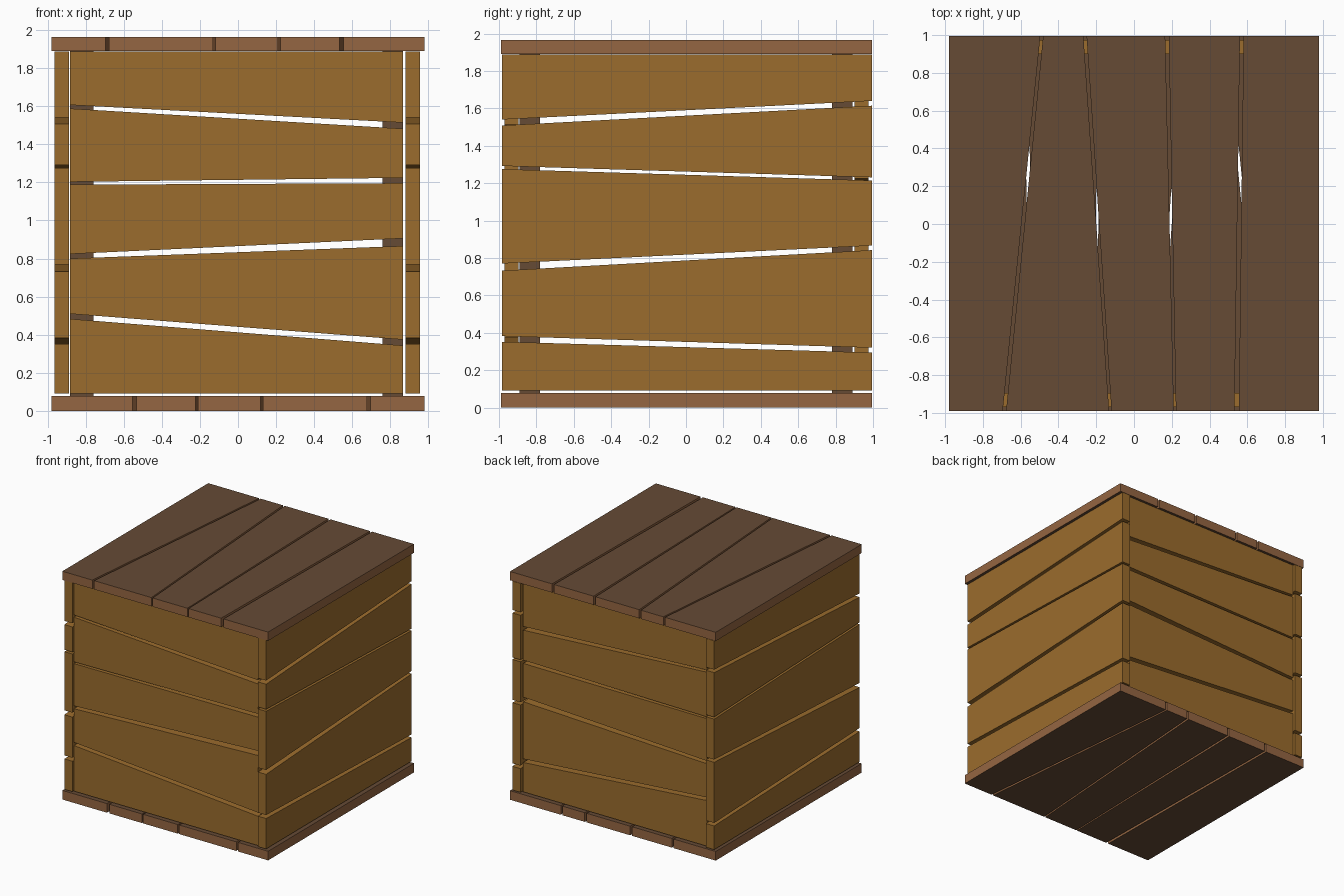
import bpy, bmesh
from mathutils import Vector

if "Cube" in bpy.data.objects:
    bpy.data.objects.remove(bpy.data.objects["Cube"])


def material(name, rgb):
    m = bpy.data.materials.new(name)
    m.diffuse_color = (*rgb, 1)
    m.use_nodes = True
    m.node_tree.nodes["Principled BSDF"].inputs["Base Color"].default_value = m.diffuse_color
    return m


OCHRE = material("ochre wood", (0.328, 0.150, 0.026))
DARK = material("dark brown wood", (0.133, 0.070, 0.036))
EDGE = material("plank edge brown", (0.301, 0.133, 0.054))


def plank(name, quad, place, depth, mats):
    """Extrude a 2D quad between two depths; place(u, v, d) maps it to xyz."""
    bm = bmesh.new()
    rings = [[bm.verts.new(Vector(place(u, v, d))) for u, v in quad] for d in depth]
    caps = [bm.faces.new(r) for r in rings]
    for i in range(4):
        j = (i + 1) % 4
        f = bm.faces.new((rings[0][i], rings[0][j], rings[1][j], rings[1][i]))
        f.material_index = len(mats) - 1      # cut sides use the last material
    for f in caps:
        f.material_index = 0                  # broad faces use the first
    bmesh.ops.recalc_face_normals(bm, faces=bm.faces)
    me = bpy.data.meshes.new(name)
    bm.to_mesh(me)
    bm.free()
    for m in mats:
        me.materials.append(m)
    bpy.context.collection.objects.link(bpy.data.objects.new(name, me))


def wall(name, lo, hi, cuts, place, depth, mats, bottom, top):
    """Row of planks split by slanted gaps: (lower at lo, lower at hi, upper at lo, upper at hi)."""
    edges = [(bottom, bottom)]
    for a, b, c, d in cuts:
        edges += [(a, b), (c, d)]
    edges.append((top, top))
    for i in range(0, len(edges), 2):
        (a, b), (c, d) = edges[i], edges[i + 1]
        plank(f"{name}_plank_{i // 2 + 1}", [(lo, a), (hi, b), (hi, d), (lo, c)],
              place, depth, mats)


# front and back walls, fitted between the side walls
front_cuts = [(0.483, 0.343, 0.510, 0.374), (0.800, 0.866, 0.824, 0.906),
              (1.188, 1.196, 1.203, 1.224), (1.588, 1.482, 1.607, 1.514)]
for name, depth in (("front", (-0.97, -0.895)), ("back", (0.90, 0.975))):
    wall(name, -0.883, 0.868, front_cuts, lambda u, v, d: (u, d, v),
         depth, [OCHRE], 0.09, 1.888)

# left and right walls
side_cuts = [(0.352, 0.294, 0.382, 0.320), (0.732, 0.842, 0.770, 0.866),
             (1.275, 1.214, 1.292, 1.231), (1.508, 1.614, 1.540, 1.640)]
for name, depth in (("left", (-0.965, -0.887)), ("right", (0.88, 0.957))):
    wall(name, -0.985, 0.995, side_cuts, lambda u, v, d: (d, u, v),
         depth, [OCHRE], 0.09, 1.888)

# lid, and the same boards turned over for the base
lid_cuts = [(-0.695, -0.496, -0.677, -0.481), (-0.132, -0.268, -0.119, -0.251),
            (0.211, 0.165, 0.222, 0.184), (0.532, 0.561, 0.555, 0.580)]
for name, s, depth in (("lid", 1, (1.89, 1.965)), ("base", -1, (0.0, 0.078))):
    wall(name, -0.99, 0.995, lid_cuts, lambda u, v, d, s=s: (s * v, u, d),
         depth, [DARK, EDGE], -0.98, 0.98)

# inner corner posts
for xn, x0, x1 in (("left", -0.883, -0.76), ("right", 0.76, 0.866)):
    for yn, y0, y1 in (("front", -0.89, -0.78), ("back", 0.78, 0.89)):
        plank(f"{yn}_{xn}_post", [(x0, y0), (x1, y0), (x1, y1), (x0, y1)],
              lambda u, v, d: (u, v, d), (0.078, 1.89), [DARK])
